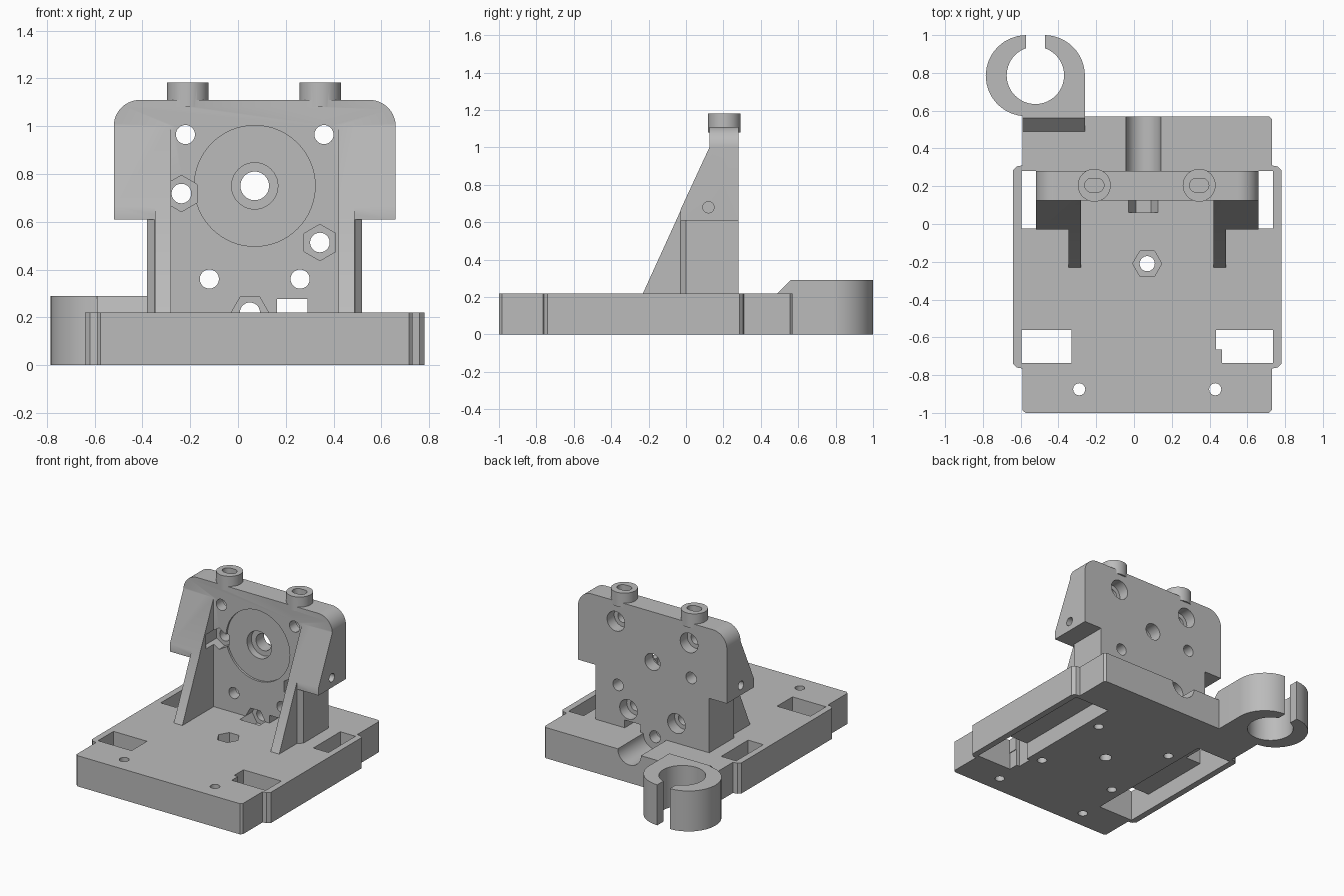
import bpy, bmesh, math

if "Cube" in bpy.data.objects:
    bpy.data.objects.remove(bpy.data.objects["Cube"])

MID = 0.07  # mirror plane of the bracket
grey = bpy.data.materials.new("plain grey")
grey.diffuse_color = (0.5, 0.5, 0.5, 1)
grey.use_nodes = True
grey.node_tree.nodes["Principled BSDF"].inputs["Base Color"].default_value = grey.diffuse_color


def arc(cx, cy, r, a0, a1, n=16):
    return [(cx + r * math.cos(math.radians(a0 + (a1 - a0) * i / n)),
             cy + r * math.sin(math.radians(a0 + (a1 - a0) * i / n))) for i in range(n + 1)]


def circle(cx, cy, r, n=40, turn=0):
    return arc(cx, cy, r, turn, turn + 360, n)[:-1]


def hexagon(cx, cy, r, turn=0):
    return circle(cx, cy, r, 6, turn)


def rect(a0, b0, a1, b1):
    return [(a0, b0), (a1, b0), (a1, b1), (a0, b1)]


def flip(pts):
    return [(2 * MID - x, y) for x, y in reversed(pts)]


def prism(name, pts, axis, lo, hi):
    """Extrude a 2D outline along an axis from lo to hi."""
    place = {'x': lambda a, b, h: (h, a, b),
             'y': lambda a, b, h: (a, h, b),
             'z': lambda a, b, h: (a, b, h)}[axis]
    bm = bmesh.new()
    low = [bm.verts.new(place(a, b, lo)) for a, b in pts]
    top = [bm.verts.new(place(a, b, hi)) for a, b in pts]
    n = len(pts)
    bm.faces.new(low)
    bm.faces.new(top)
    for i in range(n):
        j = (i + 1) % n
        bm.faces.new((low[i], low[j], top[j], top[i]))
    bmesh.ops.recalc_face_normals(bm, faces=bm.faces)
    me = bpy.data.meshes.new(name)
    bm.to_mesh(me)
    bm.free()
    me.materials.append(grey)
    ob = bpy.data.objects.new(name, me)
    bpy.context.collection.objects.link(ob)
    return ob


def combine(ob, op, pts, axis, lo, hi):
    """Add or cut a prism on an object."""
    tool = prism("helper", pts, axis, lo, hi)
    tool.hide_render = True
    mod = ob.modifiers.new("bool", 'BOOLEAN')
    mod.operation, mod.solver, mod.object = op, 'EXACT', tool
    bpy.context.view_layer.objects.active = ob
    bpy.ops.object.modifier_apply(modifier=mod.name)
    bpy.data.objects.remove(tool)


def add(ob, *a):
    combine(ob, 'UNION', *a)


def cut(ob, *a):
    combine(ob, 'DIFFERENCE', *a)


# Base plate with side flanges
half = [(.715, -1), (.73, -.985), (.73, -.765), (.76, -.76), (.78, -.74),
        (.78, .285), (.76, .305), (.73, .31), (.73, .555), (.715, .57)]
base = prism("base_plate", half + flip(half), 'z', 0, .22)

# Long side pockets underneath, rear slots and front windows
pocket = rect(.46, -.735, .735, .28)
slot = rect(.615, -.025, .735, .28)
for shape in (pocket, flip(pocket)):
    cut(base, shape, 'z', -.1, .12)
for shape in (slot, flip(slot)):
    cut(base, shape, 'z', -.1, .3)
cut(base, rect(-.595, -.735, -.33, -.56), 'z', -.1, .3)
cut(base, [(.465, -.735), (.735, -.735), (.735, -.56), (.435, -.56),
           (.435, -.665), (.465, -.665)], 'z', -.1, .3)

# Base screw holes: through, nut pocket, blind from below
for x in (-.29, .43):
    cut(base, circle(x, -.875, .032), 'z', -.1, .3)
cut(base, circle(MID, -.21, .04), 'z', -.1, .3)
cut(base, hexagon(MID, -.21, .077), 'z', .12, .3)
for x in (-.235, .37):
    for y in (-.51, .075):
        cut(base, circle(x, y, .032), 'z', -.1, .15)
# Round channel behind the wall
cut(base, circle(.05, .22, .092), 'y', .28, .7)

# Upright wall with rounded top corners
side = ([(.52, .22), (.52, .61), (.66, .61)] + arc(.55, 1.0, .11, 0, 90))
bracket = prism("upright_bracket", side + flip(side), 'y', .125, .28)

# Side columns, gussets and sloped wings
column = [(.42, .2), (.42, -.03), (.49, -.03), (.52, 0), (.52, .2)]
gusset = [(-.23, .22), (.2, .22), (.2, 1.0), (.125, 1.0)]
wing = [(-.03, .61), (.2, .61), (.2, 1.0), (.125, 1.0), (-.03, .665)]
for mirrored in (False, True):
    def span(a, b):
        return (2 * MID - b, 2 * MID - a) if mirrored else (a, b)
    add(bracket, flip(column) if mirrored else column, 'z', .22, .63)
    add(bracket, gusset, 'x', *span(.42, .488))
    add(bracket, wing, 'x', *span(.42, .66))
    cut(bracket, circle(.12, .68, .03), 'x', *span(.52, .8))

# Slotted bosses on top
for x in (-.21, .345):
    add(bracket, circle(x, .205, .087), 'z', 1.08, 1.182)
    oval = arc(x + .014, .205, .037, -90, 90) + arc(x - .014, .205, .037, 90, 270)
    cut(bracket, oval, 'z', 1.06, 1.3)

# Motor recess and shaft hole
cut(bracket, circle(MID, .75, .253, 64), 'y', .1, .14)
cut(bracket, circle(MID, .75, .097), 'y', .1, .19)
cut(bracket, circle(MID, .75, .06), 'y', .1, .4)
# Screw holes counterbored from behind
for x, z in ((-.22, .965), (.36, .965), (-.12, .36), (.26, .36)):
    cut(bracket, circle(x, z, .04), 'y', .1, .4)
    cut(bracket, circle(x, z, .07), 'y', .2, .4)
# Nut pockets with through holes
for x, z in ((-.237, .718), (.343, .513)):
    cut(bracket, circle(x, z, .041), 'y', 0, .4)
    cut(bracket, hexagon(x, z, .076, 30), 'y', .04, .19)
# Cable slot
cut(bracket, rect(.163, .1, .29, .276), 'y', .0, .4)
# Nut pocket and hole shared by wall foot and base
for part in (base, bracket):
    cut(part, hexagon(.05, .22, .078), 'y', .06, .2)
    cut(part, circle(.05, .22, .042), 'y', .1, .35)

# Open ring clip at the back corner
outline = ([(-.26, .565)] + arc(-.475, .785, .215, 0, 90)
           + arc(-.57, .785, .215, 90, 270))
clip = prism("rod_clip", outline, 'z', 0, .29)
add(clip, [(.49, .22), (.56, .22), (.56, 0), (.62, 0), (.62, .29), (.56, .29)],
    'x', -.59, -.26)
cut(clip, circle(-.522, .787, .152, 56), 'z', -.1, .5)
cut(clip, rect(-.572, .8, -.472, 1.1), 'z', -.1, .5)

# Smooth round surfaces, keep edges sharp
for ob in (base, bracket, clip):
    bpy.ops.object.select_all(action='DESELECT')
    ob.select_set(True)
    bpy.context.view_layer.objects.active = ob
    bpy.ops.object.shade_smooth_by_angle(angle=math.radians(25))
